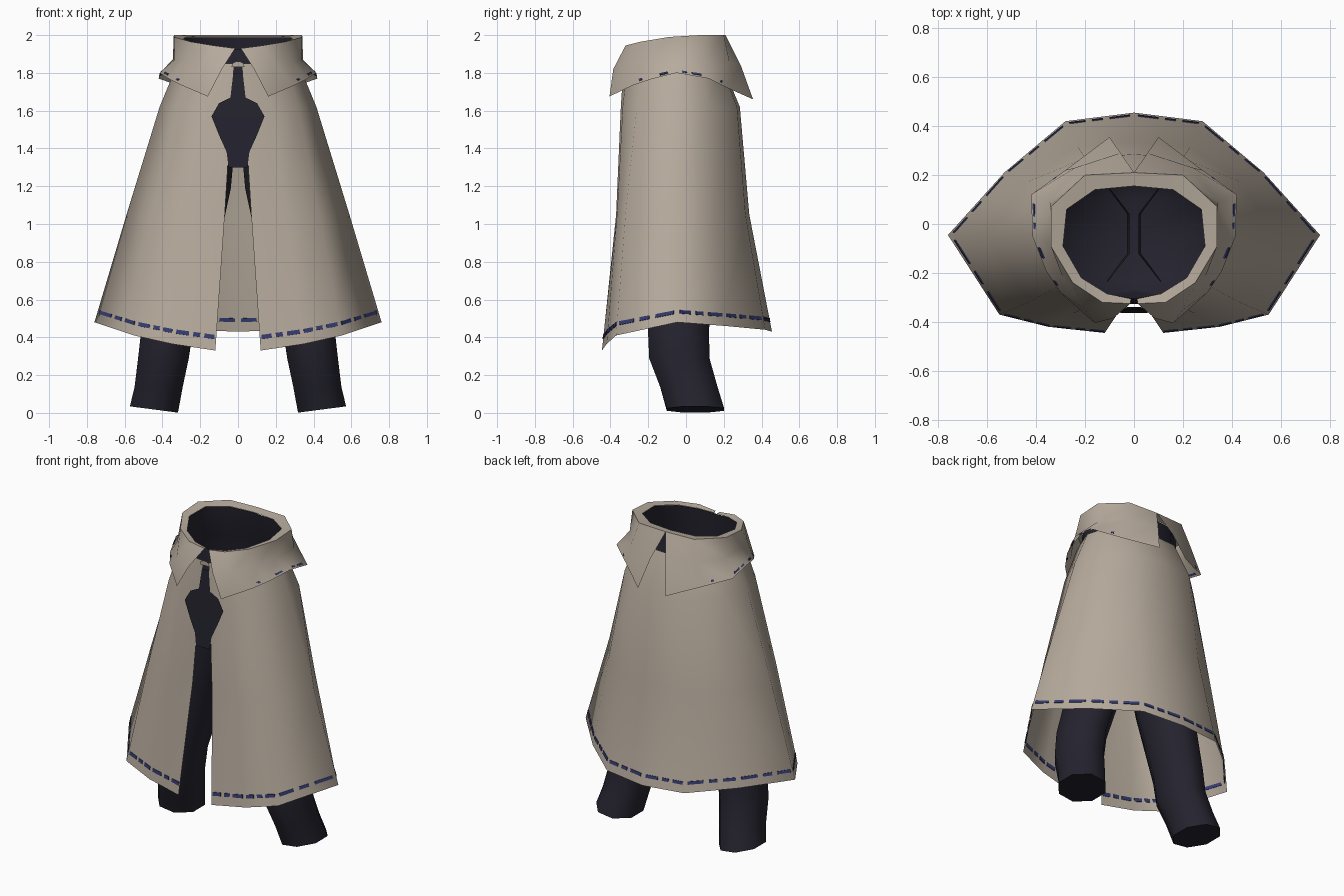
import bpy, math
from mathutils import Vector

if "Cube" in bpy.data.objects:
    bpy.data.objects.remove(bpy.data.objects["Cube"])


def material(name, rgb):
    m = bpy.data.materials.new(name)
    m.diffuse_color = (*rgb, 1)
    m.use_nodes = True
    m.node_tree.nodes["Principled BSDF"].inputs["Base Color"].default_value = m.diffuse_color
    return m


BEIGE = material("beige cloth", (0.47, 0.405, 0.335))
DARK = material("dark navy cloth", (0.018, 0.017, 0.028))
BLUE = material("blue stitching", (0.035, 0.045, 0.16))


def make(name, verts, faces, mat, mirror=True, angle=180):
    me = bpy.data.meshes.new(name)
    me.from_pydata([tuple(v) for v in verts], [], faces)
    me.materials.append(mat)
    ob = bpy.data.objects.new(name, me)
    bpy.context.collection.objects.link(ob)
    bpy.context.view_layer.objects.active = ob
    ob.select_set(True)
    if angle >= 180:
        bpy.ops.object.shade_smooth()
    elif angle > 0:
        bpy.ops.object.shade_smooth_by_angle(angle=math.radians(angle))
    ob.select_set(False)
    if mirror:
        mod = ob.modifiers.new("mirror", 'MIRROR')
        mod.merge_threshold = 0.0005
    return ob


def sheet(name, rows, mat, closed=False, cap=False, **kw):
    """Surface through rows of points, each row running from back to front."""
    n = len(rows[0])
    verts = [p for r in rows for p in r]
    faces = []
    for i in range(len(rows) - 1):
        for j in range(n if closed else n - 1):
            k = (j + 1) % n
            faces.append((i * n + j, i * n + k, (i + 1) * n + k, (i + 1) * n + j))
    if cap:
        faces.append(tuple((len(rows) - 1) * n + j for j in range(n)))
    return make(name, verts, faces, mat, **kw)


def ring(z, pts, s=1.0):
    return [Vector((x * s, y * s, z)) for x, y in pts]


def blend(a, b, t):
    return [p.lerp(q, t) for p, q in zip(a, b)]


def stitches(name, upper, lower, dashes):
    """Thin dashes lying in the strip between two rows; dash = (column, start, end)."""
    verts, faces = [], []
    for c, s, e in dashes:
        k = len(verts)
        verts += [upper[c].lerp(upper[c + 1], s), upper[c].lerp(upper[c + 1], e),
                  lower[c].lerp(lower[c + 1], e), lower[c].lerp(lower[c + 1], s)]
        faces.append((k, k + 1, k + 2, k + 3))
    ob = make(name, verts, faces, BLUE, angle=0)
    mod = ob.modifiers.new("thickness", 'SOLIDIFY')
    mod.thickness, mod.offset = 0.008, 0


# Cloak: half outline at four heights, back centre to front opening
TOP = [(0, .19), (.16, .18), (.28, .08), (.32, -.05), (.25, -.23), (.14, -.31), (.02, -.33)]
HIP = [(0, .285), (.2, .27), (.36, .12), (.415, -.05), (.32, -.26), (.18, -.335), (.035, -.345)]
MID = [(0, .335), (.23, .315), (.44, .17), (.59, -.05), (.43, -.32), (.25, -.365), (.07, -.37)]
hem = [Vector(p) for p in [(0, .455, .43), (.28, .42, .44), (.53, .21, .46), (.76, -.045, .48),
                           (.55, -.37, .41), (.35, -.42, .365), (.12, -.445, .33)]]
mid = ring(1.05, MID)
band_low, band_high = blend(hem, mid, .075), blend(hem, mid, .12)
sheet("cloak", [ring(1.85, TOP), ring(1.62, HIP), mid, band_high, band_low, hem], BEIGE)

# Dashed stitching above the hem
dashes = []
for c in range(6):
    dashes += [(c, .06, .36), (c, .46, .62), (c, .72, .96)]
stitches("hem_stitching", blend(band_low, band_high, .85), blend(band_low, band_high, .15), dashes)

# Folded collar: inner lip, rim, fold and flap edge
lip = [Vector(p) for p in [(0, .155, 1.99), (.16, .14, 1.99), (.275, .06, 1.99), (.29, -.09, 1.98),
                           (.215, -.22, 1.955), (.11, -.285, 1.935), (.012, -.305, 1.925)]]
rim = [Vector(p) for p in [(0, .21, 2), (.2, .2, 2), (.34, .07, 2), (.34, -.09, 1.99),
                           (.25, -.24, 1.965), (.13, -.32, 1.945), (.015, -.325, 1.93)]]
fold = [Vector(p) for p in [(.055, .29, 1.84), (.24, .23, 1.86), (.345, .09, 1.87), (.335, -.08, 1.87),
                            (.29, -.22, 1.86), (.2, -.35, 1.835), (.085, -.385, 1.82)]]
flap = [Vector(p) for p in [(.1, .355, 1.66), (.28, .22, 1.72), (.42, .12, 1.77), (.415, -.05, 1.8),
                            (.36, -.19, 1.765), (.3, -.28, 1.735), (.16, -.405, 1.675)]]
sheet("collar", [lip, rim, fold, flap], BEIGE, angle=60)
stitches("collar_stitching", blend(flap, fold, .2), blend(flap, fold, .1),
         [(1, .3, .4), (2, .2, .5), (2, .65, .8), (3, .3, .6), (4, .4, .55)])

# Torso lining: open at the neck, closed along the crotch
neck = [p.copy() for p in lip]
for p in neck:
    p.z -= 0.002
rows = [neck, ring(1.8, TOP, .95), ring(1.57, HIP, .95), ring(1.42, HIP, .9),
        [Vector((0, y * .8, 1.3)) for x, y in HIP]]
for r in rows:
    r[-1].x = 0
sheet("torso", rows, DARK)


# Dark front panel showing at the opening
def front_y(z):
    slope = -.025 * (1.62 - z) / .57 if z < 1.62 else .015 * (z - 1.62) / .23
    return -.35 + slope


panel = [(.025, 1.8), (.04, 1.67), (.1, 1.64), (.14, 1.57), (.1, 1.47), (.06, 1.38), (.05, 1.3)]
verts = [Vector((x * s, front_y(z), z)) for x, z in panel for s in (0, 1)]
make("front_panel", verts, [(2 * i, 2 * i + 2, 2 * i + 3, 2 * i + 1) for i in range(len(panel) - 1)], DARK)

# Small clasp at the throat
cl = [(.035, 1.83), (.03, 1.85), (.012, 1.86), (0, 1.86), (0, 1.83)]
make("clasp", [Vector((x, -.345, z)) for x, z in cl], [(4, 0, 1, 2, 3)], BEIGE, angle=0)

# Legs: eight-sided tubes, mirrored (cx, cy, z, rx, ry)
rows = []
for cx, cy, z, rx, ry in [(.17, -.04, 1.42, .155, .2), (.185, -.04, 1.2, .15, .2),
                          (.26, -.03, .85, .15, .19), (.375, -.04, .45, .14, .165),
                          (.395, -.035, .3, .137, .163), (.42, .015, .15, .13, .155),
                          (.445, .05, .03, .13, .155)]:
    ringpts = []
    for k in range(8):
        a = math.pi / 2 - 2 * math.pi * (k + .5) / 8
        dx, dy = rx * math.cos(a) * 1.06, ry * math.sin(a) * 1.06
        tilt = .13 * dx if z < .1 else 0
        ringpts.append(Vector((cx + dx, cy + dy, max(0, z - .012 + tilt))))
    rows.append(ringpts)
sheet("leg", rows, DARK, closed=True, cap=True, angle=60)
